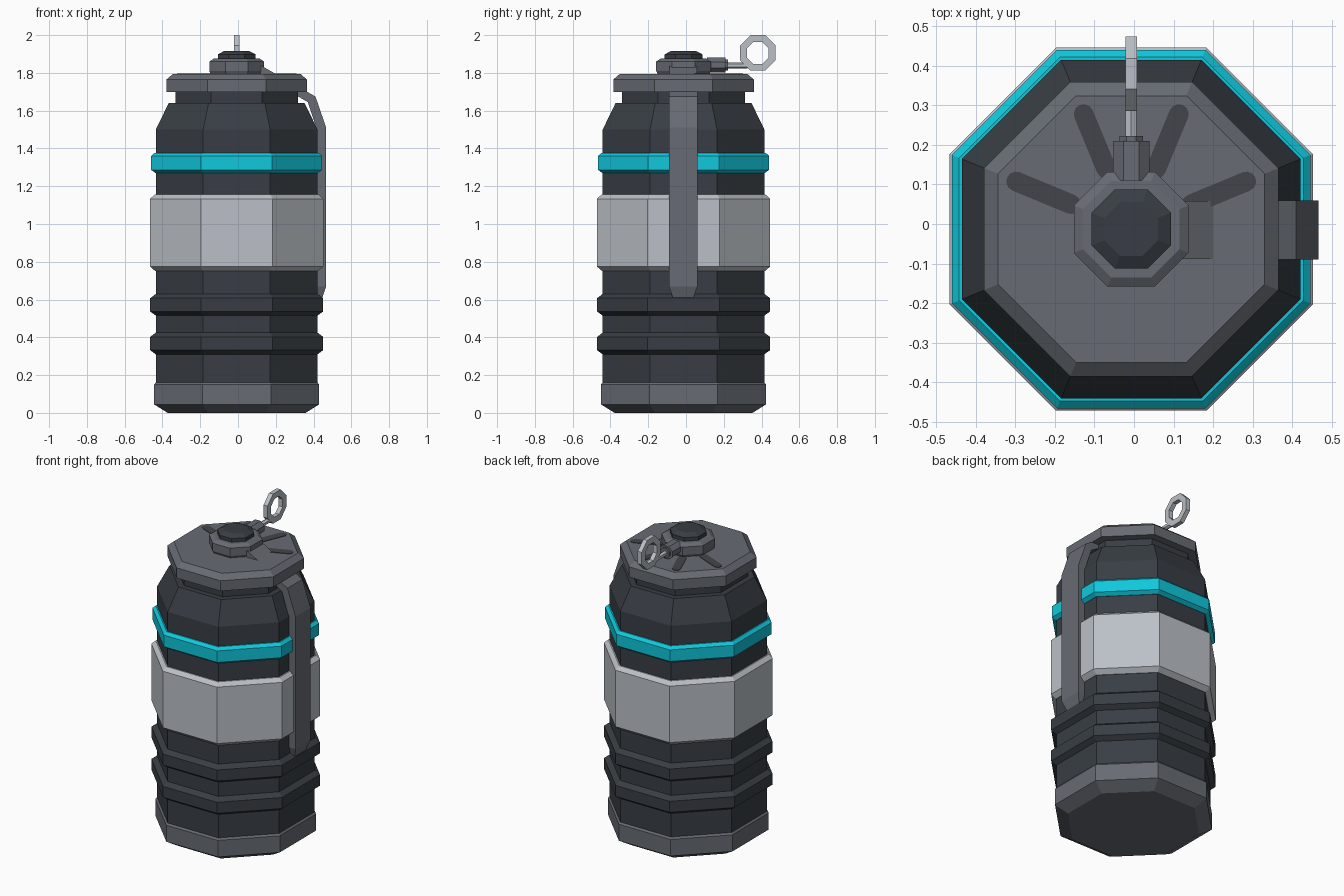
import bpy, bmesh, math
from mathutils import Matrix, Vector

if "Cube" in bpy.data.objects:
    bpy.data.objects.remove(bpy.data.objects["Cube"])

CX, CY = -0.007, -0.013
T = math.pi / 8


def material(name, rgb):
    m = bpy.data.materials.new(name)
    m.use_nodes = True
    m.diffuse_color = (*rgb, 1)
    m.node_tree.nodes["Principled BSDF"].inputs["Base Color"].default_value = (*rgb, 1)
    return m


DARK = material("dark slate", (0.040, 0.048, 0.058))
GREY = material("mid grey", (0.135, 0.147, 0.170))
PALE = material("pale metal", (0.50, 0.53, 0.57))
TEAL = material("teal", (0.005, 0.58, 0.72))
SLOT = material("slot grey", (0.055, 0.060, 0.070))


def finish(name, bm, mat):
    bmesh.ops.recalc_face_normals(bm, faces=bm.faces)
    mesh = bpy.data.meshes.new(name)
    bm.to_mesh(mesh)
    bm.free()
    mesh.materials.append(mat)
    obj = bpy.data.objects.new(name, mesh)
    bpy.context.collection.objects.link(obj)
    return obj


def loft(name, rings, mat, closed=False):
    """Skin a list of equal-sized point rings; cap the ends or close the loop."""
    bm = bmesh.new()
    rows = [[bm.verts.new(p) for p in ring] for ring in rings]
    n = len(rows[0])
    pairs = list(zip(rows, rows[1:])) + ([(rows[-1], rows[0])] if closed else [])
    for a, b in pairs:
        for i in range(n):
            j = (i + 1) % n
            bm.faces.new((a[i], a[j], b[j], b[i]))
    if not closed:
        bm.faces.new(rows[0])
        bm.faces.new(rows[-1])
    return finish(name, bm, mat)


def octagon(apothem, z):
    r = apothem / math.cos(T)
    return [(CX + r * math.cos(T + 2 * T * i), CY + r * math.sin(T + 2 * T * i), z)
            for i in range(8)]


def turned(name, profile, mat):
    return loft(name, [octagon(a, z) for a, z in profile], mat)


# Octagonal body and its bands, as (apothem, height) profiles
turned("base", [(0.365, 0), (0.437, 0.045), (0.437, 0.15), (0.425, 0.165)], GREY)
turned("body", [(0.428, 0.1), (0.428, 1.5), (0.36, 1.64)], DARK)
turned("neck", [(0.325, 1.6), (0.325, 1.72)], DARK)
for label, z in (("lower", 0.31), ("upper", 0.515)):
    turned(label + "_grip_ring",
           [(0.428, z), (0.458, z + 0.022), (0.458, z + 0.092), (0.428, z + 0.115)], DARK)
turned("label_band", [(0.43, 0.75), (0.459, 0.775), (0.459, 1.133), (0.435, 1.155)], PALE)
turned("accent_band", [(0.43, 1.27), (0.453, 1.287), (0.453, 1.36), (0.435, 1.377)], TEAL)

# Lid, cap and button
turned("lid", [(0.372, 1.70), (0.372, 1.765), (0.337, 1.795)], GREY)
turned("cap", [(0.135, 1.79), (0.145, 1.81), (0.145, 1.86), (0.122, 1.875)], GREY)
turned("button", [(0.1, 1.87), (0.1, 1.898), (0.068, 1.915)], DARK)

# Rounded slots fanned around the back of the lid
for i in range(4):
    angle = T * (1 + 2 * i)
    turn = Matrix.Translation((CX, CY, 0)) @ Matrix.Rotation(angle, 4, "Z")
    outline = []
    for centre, start in ((0.315, -math.pi / 2), (0.165, math.pi / 2)):
        for k in range(7):
            t = start + math.pi * k / 6
            outline.append((centre + 0.025 * math.cos(t), 0.025 * math.sin(t)))
    loft(f"lid_slot_{i + 1}",
         [[turn @ Vector((x, y, z)) for x, y in outline] for z in (1.793, 1.798)], SLOT)

# Lever: (outer x, outer z, inner x, inner z, half width) sections
sections = [
    (0.12, 1.84, 0.12, 1.79, 0.073),
    (0.41, 1.675, 0.37, 1.645, 0.075),
    (0.467, 1.51, 0.418, 1.50, 0.075),
    (0.467, 0.67, 0.418, 0.67, 0.075),
    (0.447, 0.61, 0.418, 0.61, 0.055),
]
LY = -0.015
loft("lever", [[(xo, LY - w, zo), (xo, LY + w, zo), (xi, LY + w, zi), (xi, LY - w, zi)]
               for xo, zo, xi, zi, w in sections], GREY)


# Pin along the back: holder, collar and rod
def bar(name, radius, y0, y1, z, sides, mat, flat=1.0):
    pts = [(radius * math.cos(math.tau * (i + 0.5) / sides),
            flat * radius * math.sin(math.tau * (i + 0.5) / sides)) for i in range(sides)]
    loft(name, [[(CX + x, y, z + h) for x, h in pts] for y in (y0, y1)], mat)


bar("pin_holder", 0.05, 0.11, 0.21, 1.842, 8, GREY, 0.85)
bar("pin_collar", 0.032, 0.20, 0.222, 1.842, 8, GREY)
bar("pin_rod", 0.016, 0.21, 0.325, 1.84, 6, PALE)

# Octagonal pull ring standing in the side plane
ring = []
for i in range(8):
    t = T + 2 * T * i
    ring.append([(CX + x, 0.38 + r / math.cos(T) * math.cos(t),
                  1.906 + r / math.cos(T) * math.sin(t))
                 for r, x in ((0.094, -0.014), (0.094, 0.014), (0.058, 0.014), (0.058, -0.014))])
loft("pull_ring", ring, PALE, closed=True)
